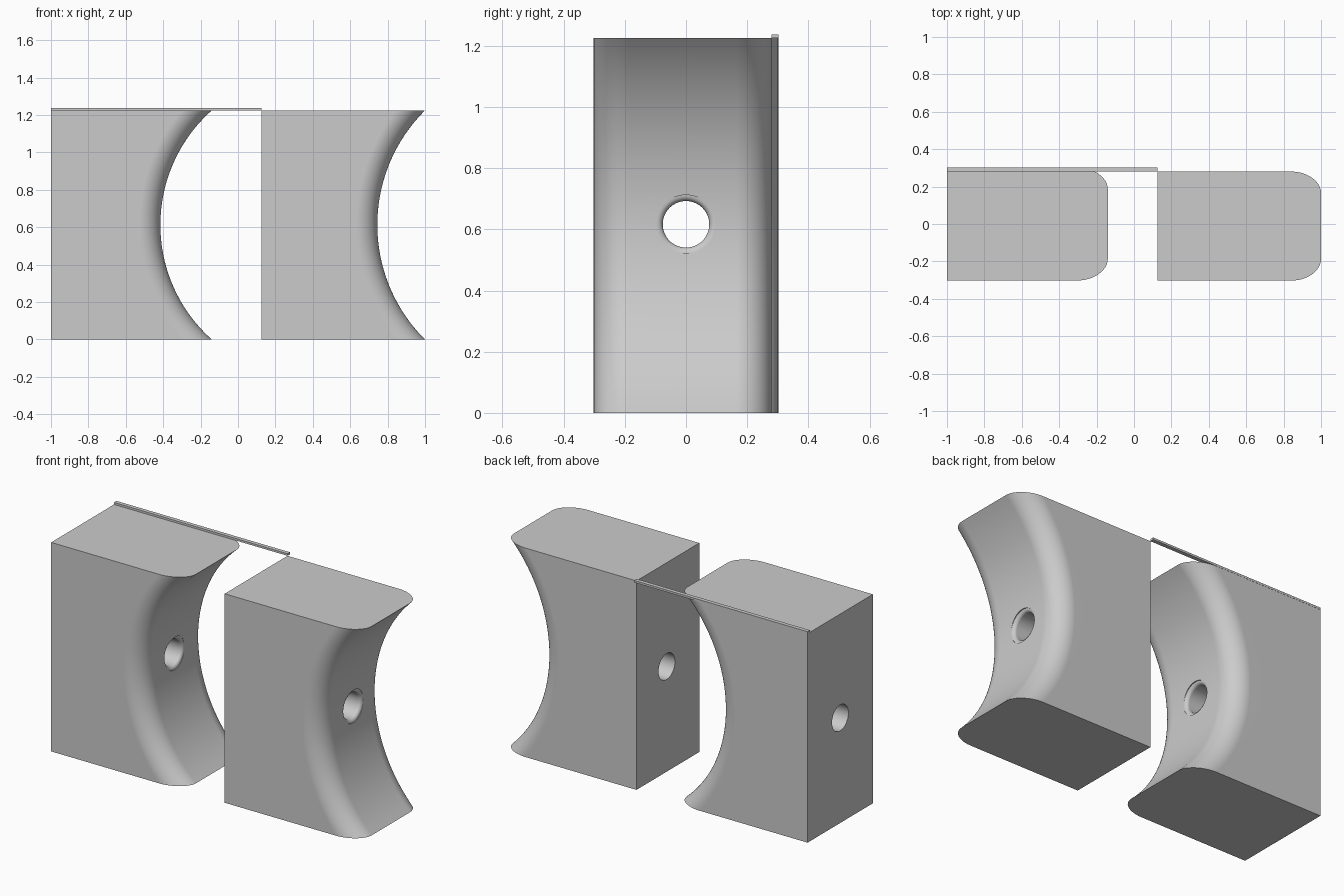
import bpy, bmesh, math
from mathutils import Matrix

cube = bpy.data.objects.get("Cube")
if cube:
    bpy.data.objects.remove(cube, do_unlink=True)

HEIGHT = 1.225
MID = HEIGHT / 2
FRONT = -0.302
FILLET = 0.115
HOLE_R = 0.076

grey = bpy.data.materials.new("light_grey")
grey.use_nodes = True
grey.diffuse_color = (0.6, 0.6, 0.6, 1)
grey.node_tree.nodes["Principled BSDF"].inputs["Base Color"].default_value = (0.6, 0.6, 0.6, 1)


def make_object(name, bm):
    bmesh.ops.recalc_face_normals(bm, faces=bm.faces[:])
    mesh = bpy.data.meshes.new(name)
    bm.to_mesh(mesh)
    bm.free()
    mesh.materials.append(grey)
    obj = bpy.data.objects.new(name, mesh)
    bpy.context.collection.objects.link(obj)
    return obj


def skin(bm, rows):
    """Join closed rings of equal length and cap both ends."""
    n = len(rows[0])
    for a, b in zip(rows, rows[1:]):
        for i in range(n):
            j = (i + 1) % n
            bm.faces.new((a[i], a[j], b[j], b[i]))
    bm.faces.new(rows[0])
    bm.faces.new(rows[-1])


def hole_cutter(name, mouth_x, y):
    """Long bore with a small rounded flare at the concave mouth."""
    flare, steps, sides = 0.02, 6, 64
    profile = [(-2.0, HOLE_R)]
    for k in range(steps + 1):
        a = k / steps * math.pi / 2
        profile.append((mouth_x - flare + flare * math.sin(a),
                        HOLE_R + flare * (1 - math.cos(a))))
    profile.append((mouth_x + 0.5, HOLE_R + flare))
    bm = bmesh.new()
    rows = []
    for x, r in profile:
        rows.append([bm.verts.new((x, y + r * math.cos(t), MID + 0.004 + r * math.sin(t)))
                     for t in (2 * math.pi * i / sides for i in range(sides))])
    skin(bm, rows)
    cutter = make_object(name, bm)
    cutter.hide_render = True
    return cutter


def saddle_block(name, flat_x, deep_x, tip_x, back):
    """Block whose +x side is a round hollow with rounded front and back edges."""
    sag = tip_x - deep_x
    radius = (MID ** 2 + sag ** 2) / (2 * sag)
    centre_x = deep_x + radius
    # rim profile: y position and hollow radius
    steps, layers = 12, 56
    rim = []
    for k in range(steps + 1):
        a = k / steps * math.pi / 2
        rim.append((FILLET * (1 - math.cos(a)), radius + FILLET * (1 - math.sin(a))))
    rim = [(FRONT + d, r) for d, r in rim] + [(back - d, r) for d, r in reversed(rim)]
    bm = bmesh.new()
    rows = []
    for i in range(layers + 1):
        z = HEIGHT * i / layers
        ring = [(flat_x, FRONT)]
        ring += [(centre_x - math.sqrt(r * r - (z - MID) ** 2), y) for y, r in rim]
        ring.append((flat_x, back))
        rows.append([bm.verts.new((x, y, z)) for x, y in ring])
    skin(bm, rows)
    bmesh.ops.dissolve_limit(bm, angle_limit=0.001, verts=bm.verts[:], edges=bm.edges[:])
    block = make_object(name, bm)

    # bore through the middle
    cutter = hole_cutter(name + "_hole_cutter", deep_x, 0.0)
    cut = block.modifiers.new("bore", 'BOOLEAN')
    cut.operation = 'DIFFERENCE'
    cut.solver = 'EXACT'
    cut.object = cutter
    bpy.ops.object.select_all(action='DESELECT')
    block.select_set(True)
    bpy.context.view_layer.objects.active = block
    bpy.ops.object.modifier_apply(modifier=cut.name)
    bpy.data.objects.remove(cutter, do_unlink=True)
    bpy.ops.object.shade_smooth_by_angle(angle=math.radians(30))
    weighted = block.modifiers.new("clean_shading", 'WEIGHTED_NORMAL')
    weighted.keep_sharp = True
    return block


# two hollowed blocks
saddle_block("right_block", -1.0, -0.415, -0.14, 0.302)
saddle_block("left_block", 0.125, 0.745, 1.0, 0.28)

# thin strip along the rear top edge, bridging the gap
x0, x1, y0, y1, thick = -1.0, 0.125, 0.28, 0.303, 0.012
bm = bmesh.new()
size = Matrix.Diagonal((x1 - x0, y1 - y0, thick, 1))
place = Matrix.Translation(((x0 + x1) / 2, (y0 + y1) / 2, HEIGHT + thick / 2))
bmesh.ops.create_cube(bm, size=1, matrix=place @ size)
make_object("bridge_strip", bm)
